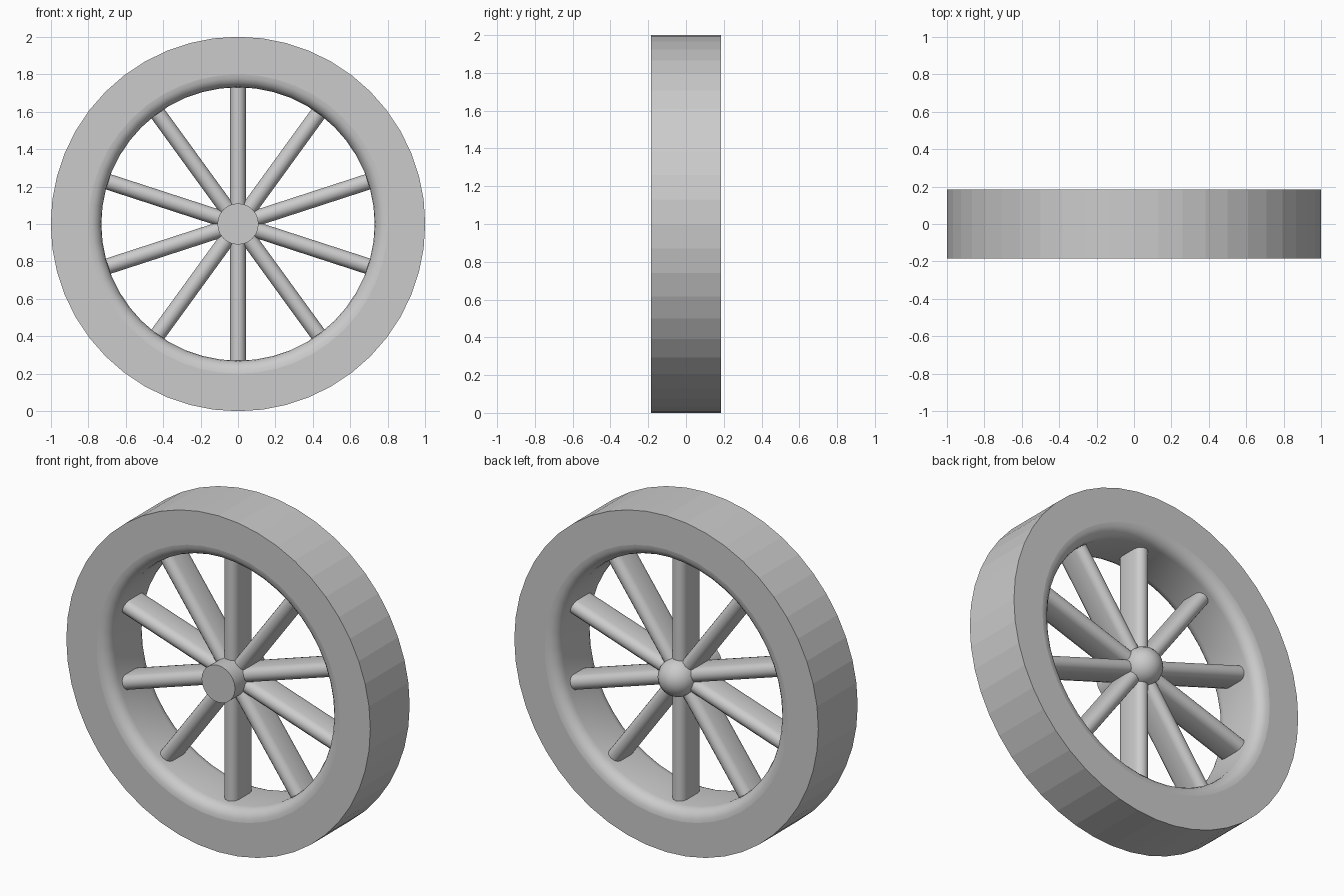
import bpy, bmesh, math
from mathutils import Matrix, Vector

if "Cube" in bpy.data.objects:
    bpy.data.objects.remove(bpy.data.objects["Cube"])

CZ = 1.0      # wheel centre height
HALF = 0.185  # half of the wheel width


def finish(name, bm, smooth):
    bmesh.ops.recalc_face_normals(bm, faces=bm.faces)
    for f in bm.faces:
        f.smooth = smooth(f)
    me = bpy.data.meshes.new(name)
    bm.to_mesh(me)
    bm.free()
    ob = bpy.data.objects.new(name, me)
    bpy.context.collection.objects.link(ob)
    return ob


def lathe(name, profile, steps, smooth, closed):
    """Spin (radius, y) points around the wheel axle."""
    bm = bmesh.new()
    vs = [bm.verts.new((0, y, CZ + r)) for r, y in profile]
    pairs = list(zip(vs, vs[1:] + vs[:1])) if closed else list(zip(vs, vs[1:]))
    edges = [bm.edges.new(p) for p in pairs]
    bmesh.ops.spin(bm, geom=vs + edges, cent=(0, 0, CZ), axis=(0, 1, 0),
                   angle=math.tau, steps=steps, use_merge=False)
    bmesh.ops.remove_doubles(bm, verts=bm.verts, dist=1e-4)
    return finish(name, bm, smooth)


def arc(cx, cy, r, a0, a1, n):
    return [(cx + r * math.cos(math.radians(a0 + (a1 - a0) * i / n)),
             cy + r * math.sin(math.radians(a0 + (a1 - a0) * i / n)))
            for i in range(n + 1)]


# Rim: flat-faceted tread, rounded inner lips
F = 0.07
rim_profile = [(1, -HALF), (1, HALF)]
rim_profile += arc(0.73 + F, HALF - F, F, 90, 180, 5)
rim_profile += arc(0.73 + F, F - HALF, F, 180, 270, 5)
lathe("rim", rim_profile, 48,
      lambda f: abs(f.normal.y) < 0.99
      and math.hypot(f.calc_center_median().x,
                     f.calc_center_median().z - CZ) < 0.95, True)

# Hub: flat front, domed back
R = 0.11
hub_profile = [(0, -HALF), (R, -HALF)] + arc(0, HALF - R, R, 0, 90, 5)
lathe("hub", hub_profile, 24, lambda f: abs(f.normal.y) < 0.99, False)

# Spokes: bars with a long rounded section
W, D = 0.0425, 0.095
section = arc(0, D - W, W, 0, 180, 6) + arc(0, W - D, W, 180, 360, 6)
for i in range(10):
    bm = bmesh.new()
    face = bm.faces.new([bm.verts.new((x, y, 0.04)) for x, y in section])
    ext = bmesh.ops.extrude_face_region(bm, geom=[face])["geom"]
    top = [v for v in ext if isinstance(v, bmesh.types.BMVert)]
    bmesh.ops.translate(bm, verts=top, vec=Vector((0, 0, 0.71)))
    bmesh.ops.transform(bm, verts=bm.verts,
                        matrix=Matrix.Translation((0, 0, CZ))
                        @ Matrix.Rotation(math.tau * i / 10, 4, 'Y'))
    finish(f"spoke_{i + 1}", bm, lambda f: len(f.verts) == 4)
